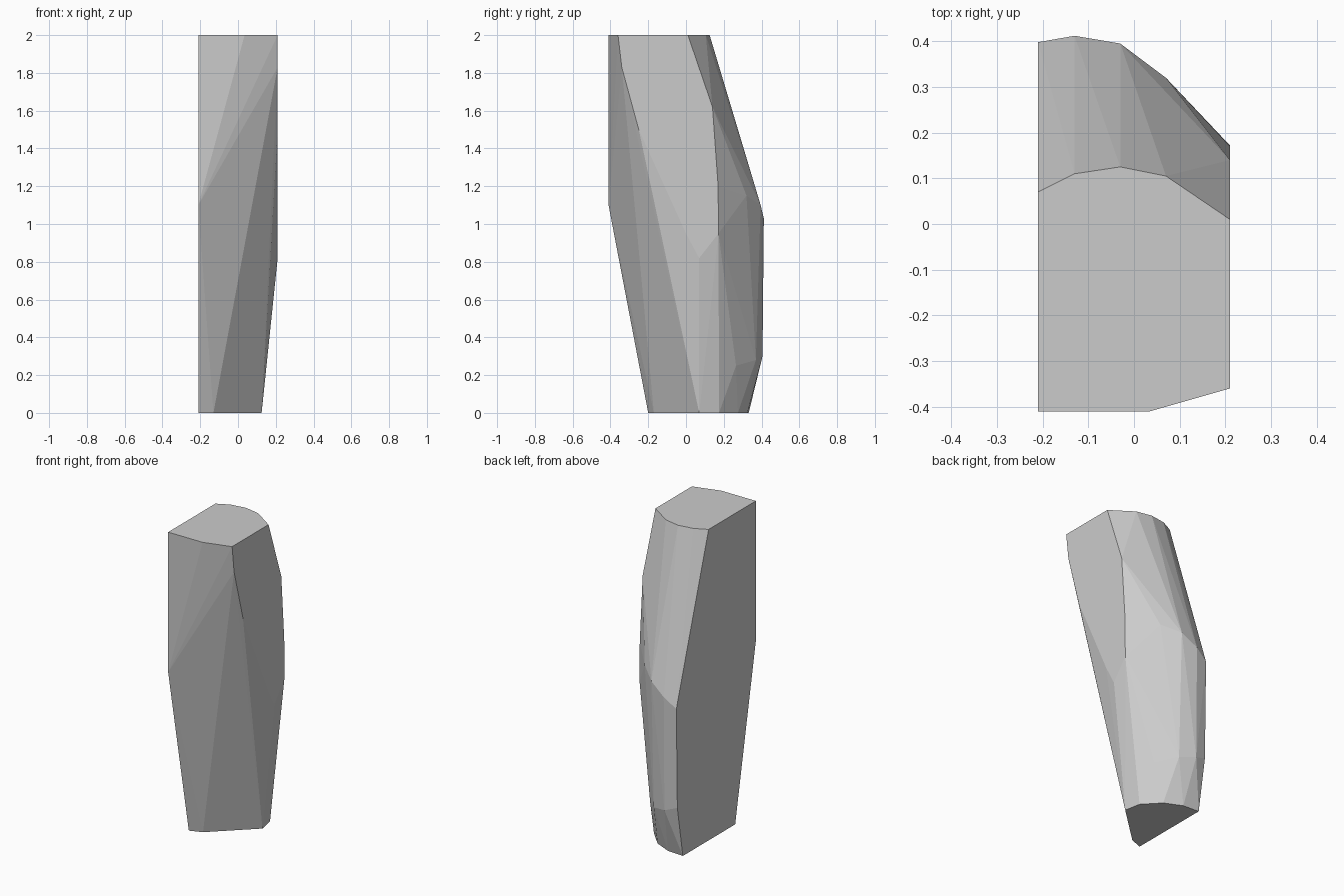
import bpy, bmesh

if "Cube" in bpy.data.objects:
    bpy.data.objects.remove(bpy.data.objects["Cube"])

LEFT, RIGHT = -0.21, 0.21

# Columns of the curved back: x, then (y, z) from top to foot
back_columns = [
    (LEFT,  [(0.07, 2), (0.398, 0.97), (0.388, 0.33)]),
    (-0.13, [(0.11, 2), (0.412, 1.03), (0.405, 0.30)]),
    (-0.03, [(0.125, 2), (0.395, 1.10), (0.37, 0.28)]),
    (0.07,  [(0.105, 2), (0.32, 1.15), (0.265, 0.25)]),
]
points = [(x, y, z) for x, column in back_columns for y, z in column]

# Flat right flank outline (y, z)
flank = [(0.01, 2), (0.14, 1.62), (0.17, 1.2), (0.172, 0.95), (0.07, 0.82),
         (0.0, 0.95), (-0.25, 1.5), (-0.34, 1.83), (-0.36, 2)]
points += [(RIGHT, y, z) for y, z in flank]

# Front of the head and the start of its taper
points += [(LEFT, -0.41, 2), (0.035, -0.41, 2), (LEFT, -0.41, 1.1)]

# Foot outline (x, y)
foot = [(LEFT, -0.2), (-0.13, -0.17), (0.125, 0.07), (0.105, 0.175),
        (0.01, 0.275), (-0.1, 0.325), (LEFT, 0.332)]
points += [(x, y, 0) for x, y in foot]

# Faceted block wrapped around the outlines
bm = bmesh.new()
for p in points:
    bm.verts.new(p)
hull = bmesh.ops.convex_hull(bm, input=bm.verts[:], use_existing_faces=False)
loose = {g for g in hull["geom_interior"] + hull["geom_unused"]
         if isinstance(g, bmesh.types.BMVert)}
bmesh.ops.delete(bm, geom=[v for v in loose if v.is_valid and not v.link_faces],
                 context='VERTS')
bmesh.ops.dissolve_limit(bm, angle_limit=0.01, verts=bm.verts[:], edges=bm.edges[:])
bmesh.ops.recalc_face_normals(bm, faces=bm.faces[:])

mesh = bpy.data.meshes.new("faceted_block")
bm.to_mesh(mesh)
bm.free()
block = bpy.data.objects.new("faceted_block", mesh)
bpy.context.collection.objects.link(block)

# Plain grey
grey = bpy.data.materials.new("light_grey")
grey.diffuse_color = (0.6, 0.6, 0.6, 1)
grey.use_nodes = True
grey.node_tree.nodes["Principled BSDF"].inputs["Base Color"].default_value = grey.diffuse_color
mesh.materials.append(grey)
